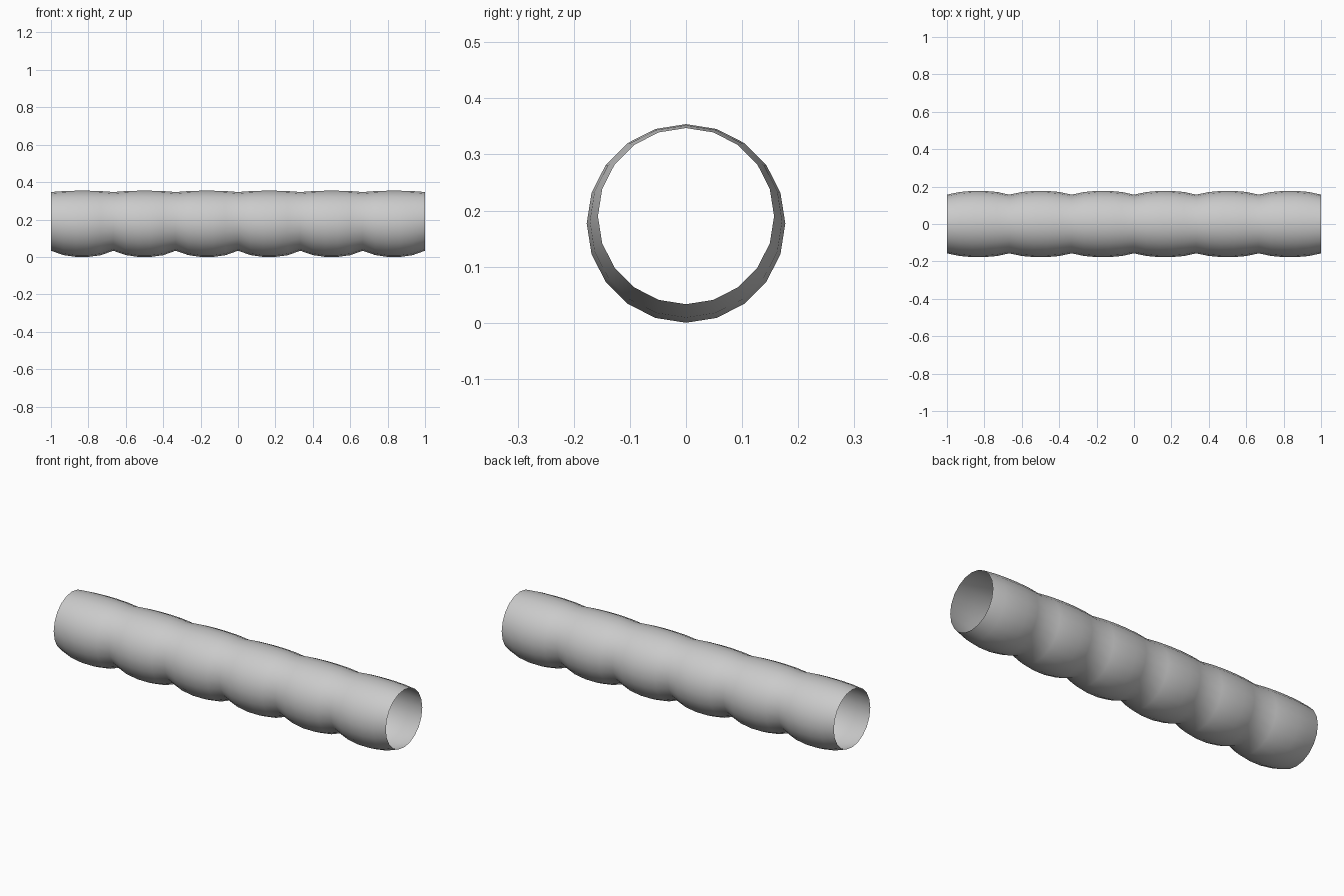
import bpy, bmesh, math

if "Cube" in bpy.data.objects:
    bpy.data.objects.remove(bpy.data.objects["Cube"])

SIDES, SEGMENTS = 20, 6
LENGTH = 2.0 / SEGMENTS
# swelling along one segment: (fraction of length, amount)
PROFILE = [(0, 0), (0.2, 0.7), (0.4, 1.0), (0.6, 1.0), (0.8, 0.72)]

# stations along the whole pipe
stations = [(-1 + (s + f) * LENGTH, a) for s in range(SEGMENTS) for f, a in PROFILE]
stations.append((1.0, 0))

# open bulging pipe: swells mostly downward and sideways, top stays nearly flat
bm = bmesh.new()
rings = []
for x, a in stations:
    radius = 0.157 + 0.020 * a
    zc = 0.190 - 0.013 * a
    rings.append([bm.verts.new((x, radius * math.cos(t), zc + radius * math.sin(t)))
                  for t in (2 * math.pi * i / SIDES for i in range(SIDES))])
for r0, r1 in zip(rings, rings[1:]):
    for i in range(SIDES):
        j = (i + 1) % SIDES
        bm.faces.new((r0[i], r0[j], r1[j], r1[i]))
bmesh.ops.recalc_face_normals(bm, faces=bm.faces)
# make sure the normals point away from the axis
f = bm.faces[:][0]
c = f.calc_center_median()
if f.normal.y * c.y + f.normal.z * (c.z - 0.18) < 0:
    bmesh.ops.reverse_faces(bm, faces=bm.faces)

mesh = bpy.data.meshes.new("segmented_pipe")
bm.to_mesh(mesh)
bm.free()
for p in mesh.polygons:
    p.use_smooth = True
pipe = bpy.data.objects.new("segmented_pipe", mesh)
bpy.context.collection.objects.link(pipe)
